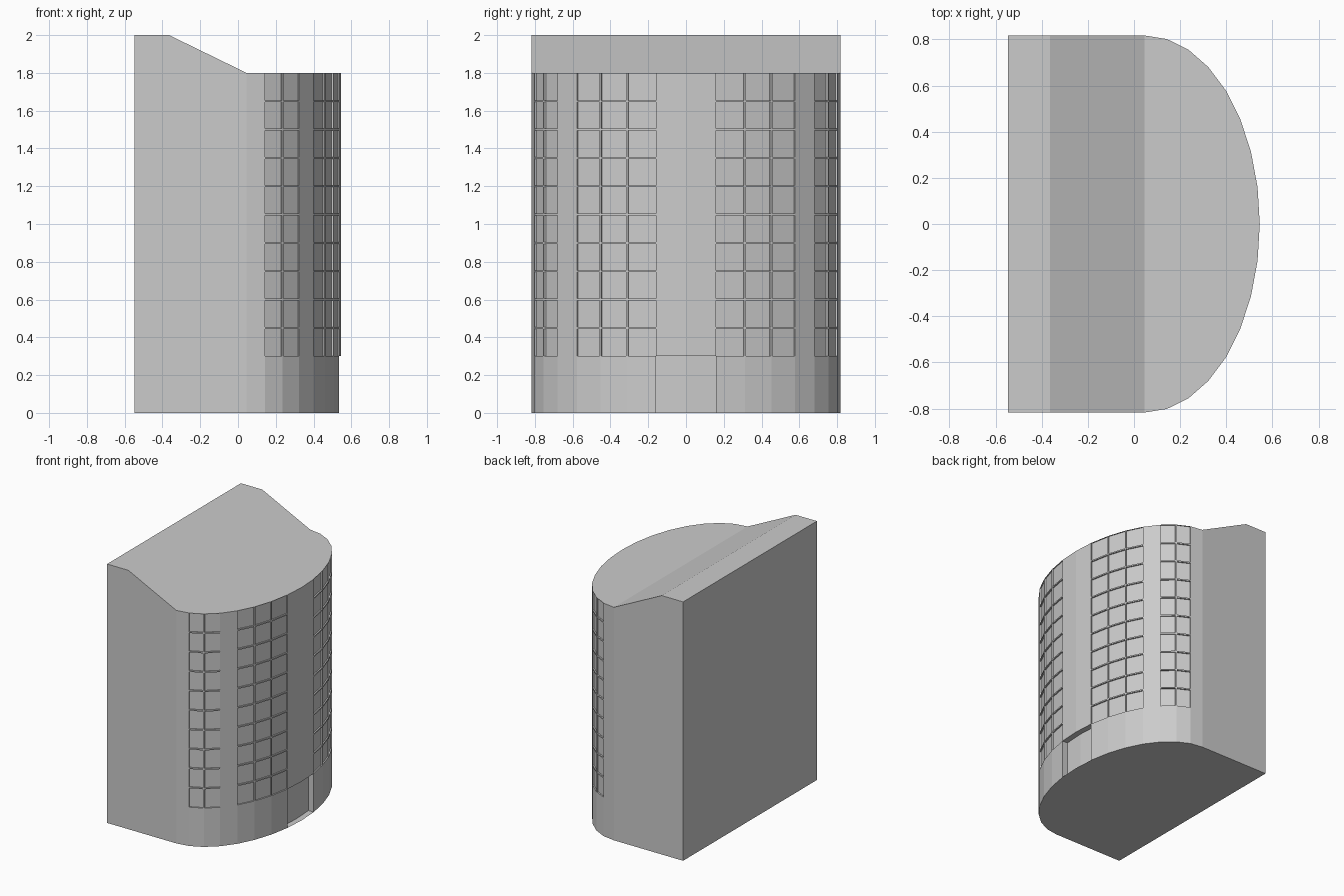
import bpy, bmesh, math
from mathutils import Vector

if "Cube" in bpy.data.objects:
    bpy.data.objects.remove(bpy.data.objects["Cube"])

CX, A, B = 0.045, 0.50, 0.817      # half-ellipse plan of the curved front
BACK, N = -0.547, 16
Z_BASE, Z_ROOF, Z_TOP = 0.30, 1.80, 2.0
DEPTH, BAR, ROWS = 0.010, 0.010, 10
DOOR_DEPTH = 0.045


def arc(k, d=0.0):
    t = math.pi * k / N - math.pi / 2
    return Vector((CX + (A - d) * math.cos(t), (B - d) * math.sin(t), 0))


def at(p, z):
    return (p.x, p.y, z)


def face(bm, *pts):
    bm.faces.new([bm.verts.new(p) for p in pts])


def wall(bm, p, q, z0, z1):
    face(bm, at(p, z0), at(q, z0), at(q, z1), at(p, z1))


def recess(bm, p, q, pi, qi, z0, z1, start, end, floor=True, roof=True):
    """Set-back wall with its ledges, and jambs at the ends of a group."""
    wall(bm, pi, qi, z0, z1)
    if floor:
        face(bm, at(p, z0), at(q, z0), at(qi, z0), at(pi, z0))
    if roof:
        face(bm, at(p, z1), at(pi, z1), at(qi, z1), at(q, z1))
    if start:
        wall(bm, p, pi, z0, z1)
    if end:
        wall(bm, qi, q, z0, z1)


def finish(bm, name):
    bmesh.ops.remove_doubles(bm, verts=bm.verts, dist=0.0002)
    bmesh.ops.recalc_face_normals(bm, faces=bm.faces)
    me = bpy.data.meshes.new(name)
    bm.to_mesh(me)
    bm.free()
    ob = bpy.data.objects.new(name, me)
    bpy.context.collection.objects.link(ob)
    return ob


groups = [(1, 3), (4, 7), (9, 12), (13, 15)]   # glazed facets, first to last

# tower body: sloped-roof profile at both ends, flat back, underside and roof
bm = bmesh.new()
profile = [(BACK, 0), (CX, 0), (CX, Z_ROOF), (-0.365, Z_TOP), (BACK, Z_TOP)]
for y in (-B, B):
    face(bm, *[(x, y, z) for x, z in profile])
for i in (2, 3, 4):
    (x0, z0), (x1, z1) = profile[i], profile[(i + 1) % 5]
    face(bm, (x0, -B, z0), (x0, B, z0), (x1, B, z1), (x1, -B, z1))
curve = [arc(k) for k in range(N + 1)]
face(bm, *[at(p, Z_ROOF) for p in curve])
face(bm, (BACK, B, 0), (BACK, -B, 0), *[at(p, 0) for p in curve])

# curved front: plain facets, window bands and the entrance recess
for k in range(N):
    p, q = arc(k), arc(k + 1)
    if k in (7, 8):
        s = Vector((DOOR_DEPTH, 0, 0))
        recess(bm, p, q, p - s, q - s, 0, Z_BASE, k == 7, k == 8, floor=False)
    else:
        wall(bm, p, q, 0, Z_BASE)
    band = [g for g in groups if g[0] <= k < g[1]]
    if band:
        recess(bm, p, q, arc(k, DEPTH), arc(k + 1, DEPTH), Z_BASE, Z_ROOF,
               k == band[0][0], k == band[0][1] - 1, roof=False)
    else:
        wall(bm, p, q, Z_BASE, Z_ROOF)
finish(bm, "tower_body")


def bar(bm, ks, z0, z1):
    """Prism between the wall face and the glass, following the facets."""
    def on(k, d):
        i = min(int(math.floor(k)), N - 1)
        return arc(i, d).lerp(arc(i + 1, d), k - i)
    for k0, k1 in zip(ks, ks[1:]):
        p, q = on(k0, 0), on(k1, 0)
        recess(bm, on(k0, DEPTH), on(k1, DEPTH), p, q, z0, z1,
               k0 == ks[0], k1 == ks[-1])


# window bars: one horizontal per row, one vertical per facet joint
bm = bmesh.new()
for a, b in groups:
    for r in range(1, ROWS):
        z = Z_BASE + r * (Z_ROOF - Z_BASE) / ROWS
        bar(bm, list(range(a, b + 1)), z - BAR / 2, z + BAR / 2)
    for k in range(a + 1, b):
        w = BAR / 2 / (arc(k + 1) - arc(k)).length
        bar(bm, [k - w, k, k + w], Z_BASE, Z_ROOF)
finish(bm, "window_bars")
